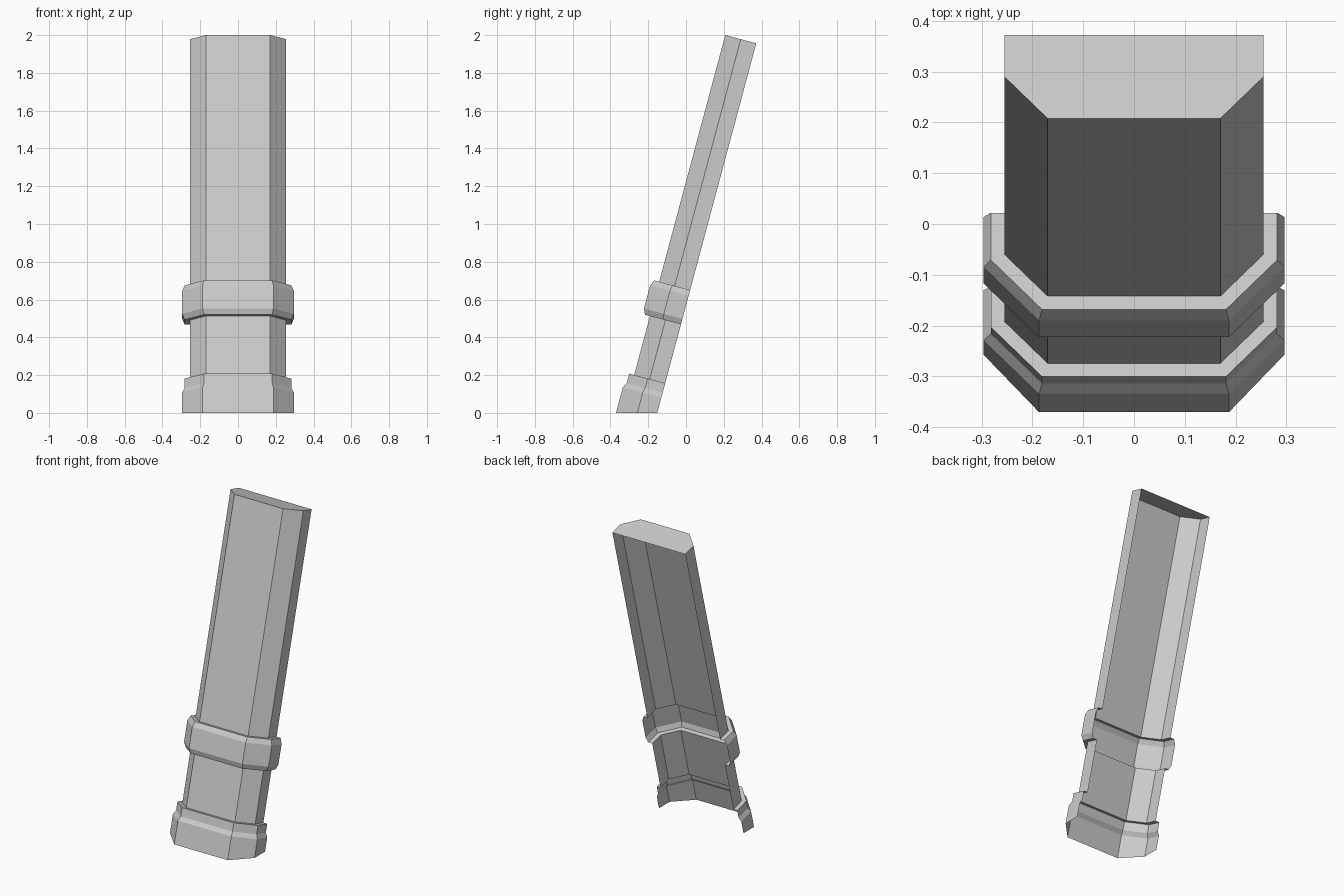
import bpy, bmesh, math

if "Cube" in bpy.data.objects:
    bpy.data.objects.remove(bpy.data.objects["Cube"])

TILT = math.radians(15)
C, S = math.cos(TILT), math.sin(TILT)
FRONT, BACK = -0.317, -0.147        # depth of front face and open back, in the leaning frame
K = math.tan(math.radians(22.5))    # mitre factor of the 45 degree corners


def section(grow):
    """Half-octagon cross-section pushed outward by grow: (x, depth) pairs."""
    half = [(0.255 + grow, BACK),
            (0.255 + grow, FRONT + 0.085 + K * grow),
            (0.17 + K * grow, FRONT - grow)]
    half[1] = (half[1][0], FRONT + 0.085 - K * grow)
    return [(-x, u) for x, u in half] + [(x, u) for x, u in reversed(half)]


def lean(x, u, w):
    return (x, u * C + w * S, w * C - u * S)


# (distance along the leaning axis, outward growth); None = cut level with the ground
stations = [
    (None, 0.041), (0.045, 0.041), (0.071, 0.027), (0.123, 0.027), (0.123, 0),   # foot
    (0.446, 0), (0.446, 0.027), (0.476, 0.041),                                 # collar
    (0.603, 0.041), (0.634, 0.027), (0.634, 0),
    (1.986, 0),                                                                 # shaft top
]

# Open-backed leaning column, one continuous shell
bm = bmesh.new()
rings = []
for w, grow in stations:
    rings.append([bm.verts.new(lean(x, u, u * S / C if w is None else w))
                  for x, u in section(grow)])
for low, high in zip(rings, rings[1:]):
    for i in range(len(low) - 1):
        # the back rim corners share depth, so every strip stays a clean quad
        bm.faces.new((low[i], low[i + 1], high[i + 1], high[i]))
# Top cap
bm.faces.new(rings[-1])

mesh = bpy.data.meshes.new("leaning_column")
bm.to_mesh(mesh)
bm.free()
column = bpy.data.objects.new("leaning_column", mesh)
bpy.context.collection.objects.link(column)
